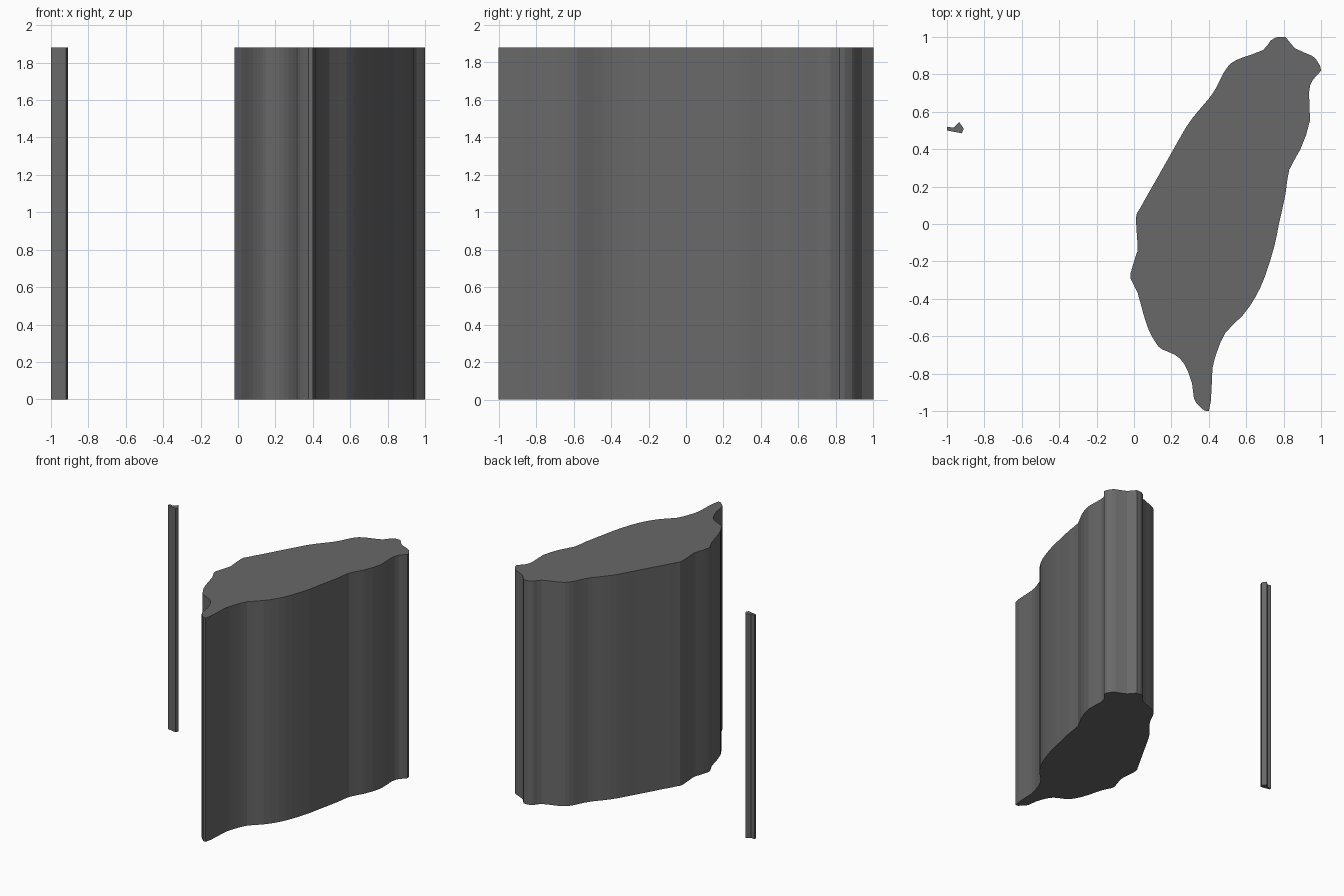
import bpy
import bmesh

if "Cube" in bpy.data.objects:
    bpy.data.objects.remove(bpy.data.objects["Cube"])

HEIGHT = 1.88

# Dark grey shared by both parts
dark = bpy.data.materials.new("dark_grey")
dark.diffuse_color = (0.14, 0.14, 0.14, 1)
dark.use_nodes = True
dark.node_tree.nodes["Principled BSDF"].inputs["Base Color"].default_value = dark.diffuse_color


def refine(pts):
    """Add a smooth in-between point on every side of a closed outline."""
    out, n = [], len(pts)
    for i in range(n):
        a, b, c, d = (pts[(i + k) % n] for k in (-1, 0, 1, 2))
        mid = [(9 * (b[k] + c[k]) - a[k] - d[k]) / 16 for k in (0, 1)]
        out += [b, tuple(max(-1, min(1, v)) for v in mid)]
    return out


def extrude_outline(name, outline, height):
    """Straight-sided prism standing on z = 0 from a closed 2D outline."""
    bm = bmesh.new()
    base = bm.faces.new([bm.verts.new((x, y, 0)) for x, y in outline])
    top = bmesh.ops.extrude_face_region(bm, geom=[base], use_keep_orig=True)["geom"]
    bmesh.ops.translate(bm, vec=(0, 0, height),
                        verts=[g for g in top if isinstance(g, bmesh.types.BMVert)])
    bmesh.ops.recalc_face_normals(bm, faces=bm.faces)
    mesh = bpy.data.meshes.new(name)
    bm.to_mesh(mesh)
    bm.free()
    mesh.materials.append(dark)
    obj = bpy.data.objects.new(name, mesh)
    bpy.context.collection.objects.link(obj)
    return obj


# Large landmass, traced clockwise from its northern cape
main_coast = [
    (0.77, 1.0), (0.81, 1.0), (0.86, 0.94), (0.95, 0.90), (0.98, 0.87),
    (1.0, 0.82), (0.955, 0.77), (0.935, 0.70), (0.94, 0.55), (0.89, 0.40),
    (0.83, 0.29), (0.81, 0.16), (0.775, 0.0), (0.75, -0.12), (0.70, -0.28),
    (0.65, -0.39), (0.58, -0.49), (0.49, -0.58), (0.445, -0.68),
    (0.42, -0.77), (0.415, -0.88), (0.40, -1.0), (0.35, -0.975),
    (0.32, -0.93), (0.31, -0.85), (0.27, -0.75), (0.22, -0.70),
    (0.15, -0.67), (0.12, -0.64), (0.08, -0.57), (0.05, -0.48),
    (0.02, -0.37), (-0.01, -0.31), (-0.02, -0.27), (0.01, -0.17),
    (0.02, -0.12), (0.01, 0.03), (0.03, 0.08), (0.09, 0.186), (0.19, 0.362),
    (0.28, 0.52), (0.34, 0.60), (0.40, 0.67), (0.44, 0.73), (0.48, 0.81),
    (0.52, 0.86), (0.58, 0.89), (0.69, 0.93), (0.73, 0.98),
]
extrude_outline("main_island", refine(main_coast), HEIGHT)

# Small islet off to the left
islet_coast = [(-1.0, 0.52), (-0.965, 0.515), (-0.935, 0.545),
               (-0.91, 0.51), (-0.92, 0.485), (-1.0, 0.50)]
extrude_outline("small_islet", islet_coast, HEIGHT)
